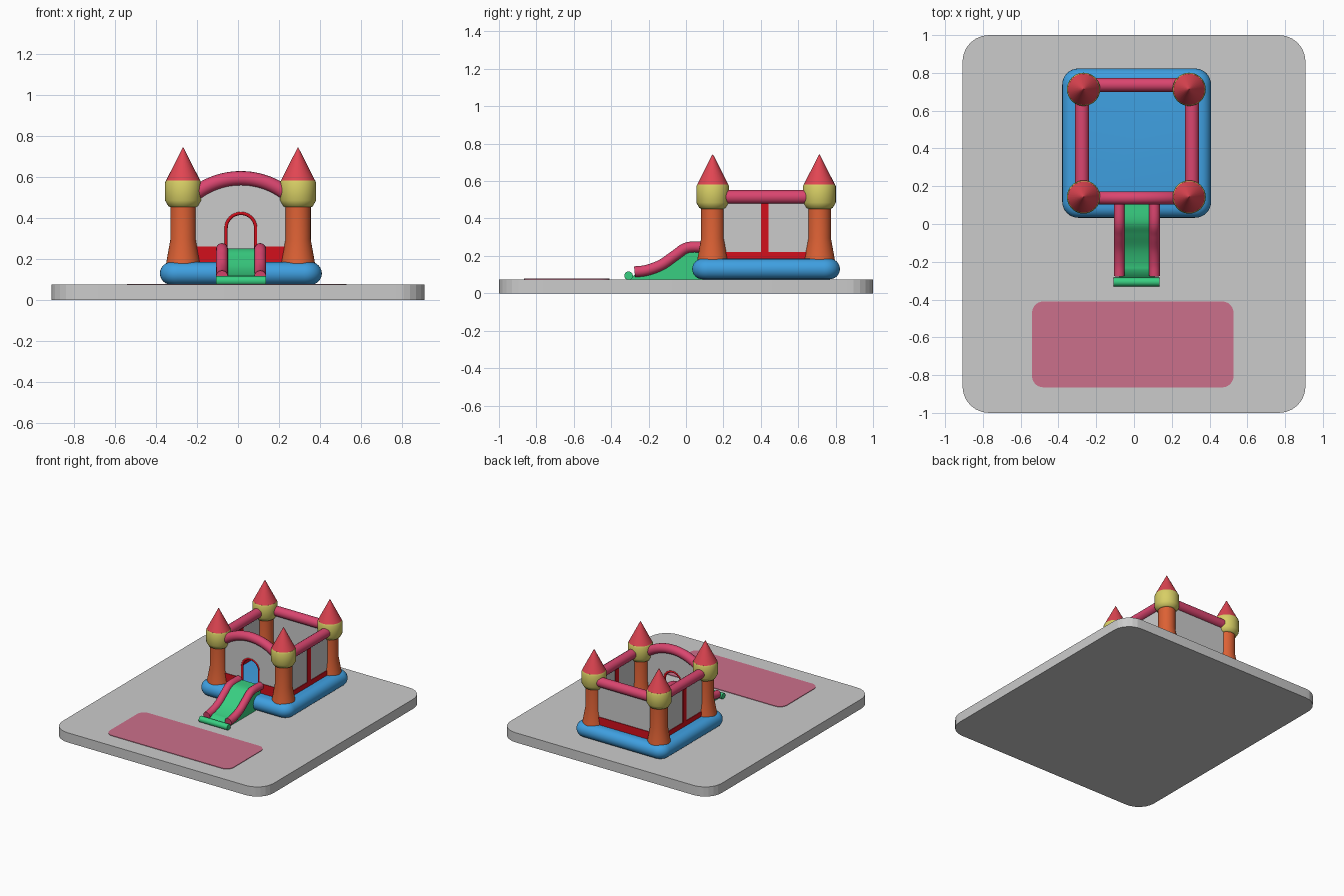
import bpy, bmesh
from math import sin, cos, pi, radians
from mathutils import Vector

if "Cube" in bpy.data.objects:
    bpy.data.objects.remove(bpy.data.objects["Cube"])

CX = 0.014                      # castle centre line
TX = (-0.267, 0.292)            # tower centres
TY = (0.143, 0.713)
BX = (-0.275, 0.307)            # side wall / beam lines
BY = (0.138, 0.737)             # front / back wall lines
FLOOR, DECK = 0.075, 0.185


def material(name, rgb):
    m = bpy.data.materials.new(name)
    m.diffuse_color = (*rgb, 1)
    m.use_nodes = True
    m.node_tree.nodes["Principled BSDF"].inputs["Base Color"].default_value = m.diffuse_color
    return m


BLUE = material("blue", (0.05, 0.35, 0.75))
RED = material("red", (0.65, 0.005, 0.012))
ROOF = material("roof_red", (0.75, 0.06, 0.085))
PINK = material("pink", (0.70, 0.06, 0.16))
MAT = material("mat_pink", (0.60, 0.16, 0.26))
ORANGE = material("orange", (0.72, 0.12, 0.035))
YELLOW = material("yellow", (0.68, 0.62, 0.13))
GREEN = material("green", (0.04, 0.62, 0.22))


def finish(name, bm, mat=None, angle=35):
    bmesh.ops.recalc_face_normals(bm, faces=bm.faces)
    me = bpy.data.meshes.new(name)
    bm.to_mesh(me)
    bm.free()
    me.shade_smooth()
    me.set_sharp_from_angle(angle=radians(angle))
    if mat:
        me.materials.append(mat)
    ob = bpy.data.objects.new(name, me)
    bpy.context.collection.objects.link(ob)
    return ob


def prism(name, pts, offset, mat=None, angle=35):
    """Flat outline of 3D points pushed along offset."""
    bm = bmesh.new()
    face = bm.faces.new([bm.verts.new(p) for p in pts])
    ext = bmesh.ops.extrude_face_region(bm, geom=[face], use_keep_orig=True)
    bmesh.ops.translate(bm, vec=offset, verts=[v for v in ext["geom"] if isinstance(v, bmesh.types.BMVert)])
    return finish(name, bm, mat, angle)


def box(name, lo, hi, mat=None):
    (x0, y0, z0), (x1, y1, z1) = lo, hi
    return prism(name, [(x0, y0, z0), (x1, y0, z0), (x1, y1, z0), (x0, y1, z0)], (0, 0, z1 - z0), mat)


def round_rect(x0, x1, y0, y1, r, z, n=6):
    pts = []
    corners = ((x1 - r, y1 - r), (x0 + r, y1 - r), (x0 + r, y0 + r), (x1 - r, y0 + r))
    for q, (cx, cy) in enumerate(corners):
        for i in range(n + 1):
            a = (q + i / n) * pi / 2
            pts.append((cx + r * cos(a), cy + r * sin(a), z))
    return pts


def loft(name, rings, mat, angle=35):
    """Bridge equal rings of points and cap both ends."""
    bm = bmesh.new()
    loops = [[bm.verts.new(p) for p in ring] for ring in rings]
    for a, b in zip(loops, loops[1:]):
        for i in range(len(a)):
            j = (i + 1) % len(a)
            bm.faces.new((a[i], a[j], b[j], b[i]))
    bm.faces.new(loops[0])
    bm.faces.new(loops[-1])
    return finish(name, bm, mat, angle)


def lathe(name, profile, x, y, mat, n=32):
    rings = [[(x + r * cos(2 * pi * i / n), y + r * sin(2 * pi * i / n), z) for i in range(n)] for r, z in profile]
    return loft(name, rings, mat)


def tube(name, pts, r, mat):
    cu = bpy.data.curves.new(name, 'CURVE')
    cu.dimensions = '3D'
    cu.bevel_depth, cu.bevel_resolution, cu.use_fill_caps = r, 6, True
    sp = cu.splines.new('POLY')
    sp.points.add(len(pts) - 1)
    for p, co in zip(sp.points, pts):
        p.co = (*co, 1)
    ob = bpy.data.objects.new(name, cu)
    bpy.context.collection.objects.link(ob)
    bpy.ops.object.select_all(action='DESELECT')
    ob.select_set(True)
    bpy.context.view_layer.objects.active = ob
    bpy.ops.object.convert(target='MESH')
    ob = bpy.context.view_layer.objects.active
    ob.data.shade_smooth()
    ob.data.set_sharp_from_angle(angle=radians(50))
    ob.data.materials.clear()
    ob.data.materials.append(mat)


def smooth_path(pts, n=6):
    """Catmull-Rom curve through the given points."""
    p = [Vector(q) for q in pts]
    p = [2 * p[0] - p[1]] + p + [2 * p[-1] - p[-2]]
    out = []
    for a, b, c, d in zip(p, p[1:], p[2:], p[3:]):
        for i in range(n):
            t = i / n
            out.append(0.5 * (2 * b + (c - a) * t + (2 * a - 5 * b + 4 * c - d) * t**2 + (3 * b - a - 3 * c + d) * t**3))
    return out + [p[-2]]


# Ground slab and landing mat
prism("ground_slab", round_rect(-0.908, 0.908, -1, 1, 0.14, 0), (0, 0, FLOOR), angle=10)
prism("landing_mat", round_rect(-0.54, 0.527, -0.865, -0.41, 0.06, FLOOR), (0, 0, 0.004), MAT)

# Puffy floor with rounded sides
rings = []
for i in range(13):
    a = -pi / 2 + pi * i / 12
    d = 0.055 * (1 - cos(a))
    rings.append(round_rect(-0.38 + d, 0.408 - d, 0.033 + d, 0.823 - d, 0.085 - d, 0.13 + 0.055 * sin(a), 8))
loft("inflated_floor", rings, BLUE)

# Corner towers
for x in TX:
    for y in TY:
        lathe("tower_column", [(0.084, 0.17), (0.079, 0.20), (0.062, 0.295), (0.062, 0.47)], x, y, ORANGE)
        lathe("tower_collar", [(0.062, 0.452), (0.072, 0.457), (0.088, 0.485), (0.088, 0.572), (0.083, 0.583)], x, y, YELLOW)
        lathe("tower_roof", [(0.084, 0.58), (0.078, 0.592), (0.002, 0.742)], x, y, ROOF)

# Side walls, skirts, straps and beams
for x in BX:
    box("side_wall", (x - 0.006, TY[0], DECK - 0.01), (x + 0.006, TY[1], 0.515))
    box("side_skirt", (x - 0.011, TY[0], DECK - 0.01), (x + 0.011, TY[1], 0.222), RED)
    box("side_strap", (x - 0.011, 0.402, DECK - 0.01), (x + 0.011, 0.442, 0.51), RED)
    tube("side_beam", [(x, TY[0], 0.515), (x, TY[1], 0.515)], 0.037, PINK)

# Back wall
box("back_wall", (TX[0], BY[1] - 0.006, DECK - 0.01), (TX[1], BY[1] + 0.006, 0.515))
box("back_skirt", (TX[0], BY[1] - 0.011, DECK - 0.01), (TX[1], BY[1] + 0.011, 0.245), RED)
tube("back_beam", [(TX[0], BY[1], 0.515), (TX[1], BY[1], 0.515)], 0.037, PINK)

# Front wall with arched top and doorway
yf = BY[0]
arch = [(CX + 0.365 * sin(a), yf, 0.228 + 0.365 * cos(a)) for a in [radians(-42 + 3.5 * i) for i in range(25)]]
door = [(CX - 0.073, yf, DECK - 0.01)] + [(CX - 0.073 * cos(pi * i / 16), yf, 0.35 + 0.073 * sin(pi * i / 16)) for i in range(17)]
door.append((CX + 0.073, yf, DECK - 0.01))
outline = [(p[0], yf - 0.006, p[2]) for p in arch[::-1]]
outline.append((arch[0][0], yf - 0.006, DECK - 0.01))
outline += [(p[0], yf - 0.006, p[2]) for p in door]
outline.append((arch[-1][0], yf - 0.006, DECK - 0.01))
prism("front_wall", outline, (0, 0.012, 0))
tube("front_beam", arch, 0.035, PINK)
tube("door_trim", door, 0.009, RED)
for xa, xb in ((TX[0], CX - 0.073), (CX + 0.073, TX[1])):
    box("front_skirt", (xa, yf - 0.011, DECK - 0.01), (xb, yf + 0.011, 0.26), RED)

# Slide: body, side rails and bottom roll
side = smooth_path([(0, 0.12, 0.247), (0, 0.01, 0.245), (0, -0.055, 0.205), (0, -0.13, 0.153),
                    (0, -0.21, 0.123), (0, -0.275, 0.115)])
x0, x1 = CX - 0.092, CX + 0.094
body = [(x0, p.y, p.z + 0.004) for p in side[:-3]] + [(x0, -0.275, 0.1), (x0, -0.3, FLOOR), (x0, 0.12, FLOOR)]
prism("slide_body", body, (x1 - x0, 0, 0), GREEN)
for x in (x0, x1):
    tube("slide_rail", [(x, p.y, p.z) for p in side], 0.029, PINK)
tube("slide_bottom_roll", [(CX - 0.122, -0.307, 0.094), (CX + 0.122, -0.307, 0.094)], 0.023, GREEN)
